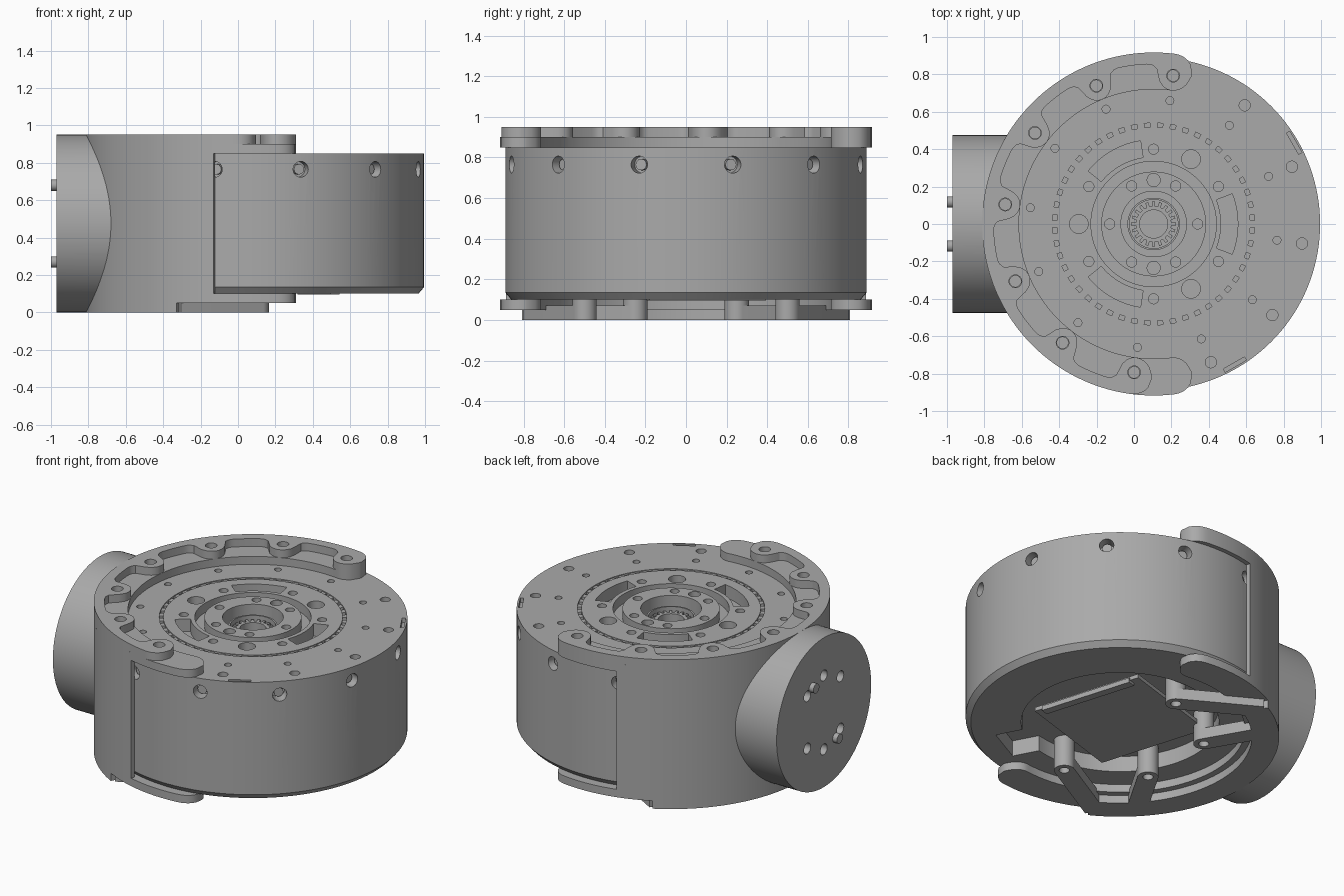
import bpy, bmesh, math
from math import sin, cos, radians, sqrt
from mathutils import Matrix, Vector

if bpy.data.objects.get("Cube"):
    bpy.data.objects.remove(bpy.data.objects["Cube"])

CX = 0.105          # motor axis
RIM = 0.917         # bracket outer radius
MID, CAP = 0.818, 0.098   # bracket band centre line and rounded end radius

grey = bpy.data.materials.new("machined_grey")
grey.use_nodes = True
grey.diffuse_color = (0.4, 0.4, 0.4, 1)
grey.node_tree.nodes["Principled BSDF"].inputs["Base Color"].default_value = (0.4, 0.4, 0.4, 1)


def finish(name, bm):
    bmesh.ops.recalc_face_normals(bm, faces=bm.faces)
    me = bpy.data.meshes.new(name)
    bm.to_mesh(me)
    bm.free()
    ob = bpy.data.objects.new(name, me)
    bpy.context.collection.objects.link(ob)
    me.materials.append(grey)
    return ob


def polar(r, deg, z=0.0):
    return Vector((CX + r * cos(radians(deg)), r * sin(radians(deg)), z))


def rod(bm, a, b, r, seg=24):
    """Cylinder between two points."""
    a, b = Vector(a), Vector(b)
    d = b - a
    m = Matrix.Translation((a + b) / 2) @ d.to_track_quat('Z', 'Y').to_matrix().to_4x4()
    bmesh.ops.create_cone(bm, cap_ends=True, segments=seg, radius1=r, radius2=r,
                          depth=d.length, matrix=m)


def drill(bm, r, deg, z0, z1, rad):
    rod(bm, polar(r, deg, z0), polar(r, deg, z1), rad)


def block(bm, size, loc, deg):
    m = Matrix.Translation(loc) @ Matrix.Rotation(radians(deg), 4, 'Z') @ Matrix.Diagonal((*size, 1))
    bmesh.ops.create_cube(bm, size=1, matrix=m)


def prism(bm, pts, z0, z1):
    f = bm.faces.new([bm.verts.new((x, y, z0)) for x, y in pts])
    ext = bmesh.ops.extrude_face_region(bm, geom=[f])
    for v in ext["geom"]:
        if isinstance(v, bmesh.types.BMVert):
            v.co.z = z1


def band(bm, a0, a1, z0, z1, inner, outer=lambda t: RIM, caps=False):
    """Arc-shaped plate; ends are rounded when caps is set."""
    pad = math.degrees(CAP / MID) if caps else 0
    n = int((a1 - a0 + 2 * pad) / 1.2)
    lo, hi = [], []
    for i in range(n + 1):
        t = a0 - pad + (a1 - a0 + 2 * pad) * i / n
        over = radians(max(a0 - t, t - a1, 0)) * MID
        r0, r1 = inner(t), outer(t)
        if caps and over > 1e-6:
            h = max(sqrt(max(CAP ** 2 - over ** 2, 0)), 0.008)
            r0, r1 = MID - h, MID + h
        lo.append(polar(r0, t)[:2])
        hi.append(polar(r1, t)[:2])
    prism(bm, hi + lo[::-1], z0, z1)


def cut(ob, bm):
    """Subtract the tool mesh and keep the evaluated result."""
    tool = finish("cutter", bm)
    tool.hide_render = True
    mod = ob.modifiers.new("holes", 'BOOLEAN')
    mod.operation, mod.object, mod.solver = 'DIFFERENCE', tool, 'EXACT'
    dg = bpy.context.evaluated_depsgraph_get()
    ob.data = bpy.data.meshes.new_from_object(ob.evaluated_get(dg))
    ob.modifiers.clear()
    bpy.data.objects.remove(tool)


# Motor body: turned profile with chamfer, output groove, hub and bottom recess
profile = [(0, .20), (.57, .20), (.57, .10), (.86, .10), (.89, .135), (.89, .85), (.54, .85),
           (.54, .82), (.517, .82), (.517, .85), (.335, .85), (.335, .79), (.28, .79),
           (.28, .85), (.175, .85), (.175, .72), (0, .72)]
bm = bmesh.new()
vs = [bm.verts.new((CX + r, 0, z)) for r, z in profile]
es = [bm.edges.new(p) for p in zip(vs, vs[1:])]
bmesh.ops.spin(bm, geom=vs + es, cent=(CX, 0, 0), axis=(0, 0, 1), angle=2 * math.pi,
               steps=144, use_merge=True)
bmesh.ops.remove_doubles(bm, verts=bm.verts, dist=1e-5)
motor = finish("motor_housing", bm)

# Motor holes, slots, notches and connector opening
bm = bmesh.new()
TOP = 0.9
for k in range(12):
    a = 22.5 + 30 * k
    drill(bm, .665, a, .80, TOP, .021)
    drill(bm, .80, a, .78, TOP, .03)
    s = 15 + 30 * k
    rod(bm, polar(.82, s, .765), polar(.95, s, .765), .042)
for k in range(6):
    drill(bm, .40, 30 + 60 * k, .78, TOP, .027)
    drill(bm, .235, 60 * k, .80, TOP, .027)
for a in (90, 270):
    drill(bm, .235, a, .76, TOP, .035)
for k in range(3):
    drill(bm, .40, 60 + 120 * k, .76, TOP, .05)
    band(bm, 120 * k - 21, 120 * k + 21, .77, TOP, lambda t: .36, lambda t: .45)
for a in (30, 300):
    block(bm, (.02, .13, .06), polar(.868, a, .85), a)
block(bm, (.20, .26, .16), polar(.62, -62, .12), -62)
cut(motor, bm)

# Screws sunk in the side holes
bm = bmesh.new()
for k in range(12):
    s = 15 + 30 * k
    rod(bm, polar(.81, s, .765), polar(.855, s, .765), .028, 12)
finish("side_screws", bm)

# Ticks in the output groove
bm = bmesh.new()
for k in range(48):
    block(bm, (.024, .04, .025), polar(.5285, 7.5 * k, .832), 7.5 * k)
finish("seal_ticks", bm)

# Splined sun gear in the bore
bm = bmesh.new()
band(bm, 0, 359.9, .71, .78, lambda t: .075, lambda t: .095)
for k in range(20):
    block(bm, (.03, .016, .07), polar(.105, 18 * k, .745), 18 * k)
finish("sun_gear", bm)
bm = bmesh.new()
band(bm, 0, 359.9, .71, .80, lambda t: .13, lambda t: .14)
finish("gear_ring", bm)

# Bracket top: low C plate plus scalloped raised rim with bosses
BOSSES = [82.5 + 30 * k for k in range(7)]


def scallop(t):
    d = radians(min(abs(t - b) for b in BOSSES)) * .80
    if d < .08:
        return .80 - sqrt(.08 ** 2 - d ** 2)
    return .80 + min(.055, sqrt(max(.055 ** 2 - max(.135 - d, 0) ** 2, 0)))


def boss_holes():
    tool = bmesh.new()
    for b in BOSSES:
        drill(tool, .80, b, .82, 1.0, .034)
    return tool


for name, end, z0, z1, fn in (("bracket_top_plate", 277.5, .85, .90, lambda t: .72),
                              ("bracket_top_rim", 262.5, .90, .95, scallop)):
    bm = bmesh.new()
    band(bm, 82.5, end, z0, z1, fn, caps=True)
    cut(finish(name, bm), boss_holes())

# Bracket side wall
bm = bmesh.new()
band(bm, 104.9, 255.1, .10, .85, lambda t: .891)
finish("bracket_wall", bm)

# Bracket bottom: C plate and lower rim
bm = bmesh.new()
band(bm, 82.5, 277.5, .05, .10, lambda t: .72, caps=True)
finish("bracket_bottom_plate", bm)
bm = bmesh.new()
band(bm, 118.3, 241.7, 0, .05, lambda t: .76)
finish("bracket_bottom_rim", bm)

# Four arms reaching in from the rim to round standoffs
for side, tag in ((1, "left"), (-1, "right")):
    for part, tip, root in (("outer", (0, .5), (-.44, .75)), ("inner", (-.42, .25), (-.60, .56))):
        p = Vector((CX + tip[0], side * tip[1], 0))
        q = Vector((CX + root[0], side * root[1], 0))
        ang = math.atan2(q.y - p.y, q.x - p.x)
        pts = [(p.x + .06 * cos(ang + radians(t)), p.y + .06 * sin(ang + radians(t)))
               for t in range(90, 271, 10)]
        pts += [(q.x + .06 * cos(ang + s), q.y + .06 * sin(ang + s)) for s in (-math.pi / 2, math.pi / 2)]
        bm = bmesh.new()
        prism(bm, pts, 0, .07)
        arm = finish(f"{part}_arm_{tag}", bm)
        tool = bmesh.new()
        rod(tool, (p.x, p.y, -.1), (p.x, p.y, .05), .03)
        cut(arm, tool)
        bm = bmesh.new()
        rod(bm, (p.x, p.y, .07), (p.x, p.y, .2), .06)
        finish(f"{part}_standoff_{tag}", bm)

# Circuit board under the motor, with an edge connector strip
bm = bmesh.new()
block(bm, (.71, .71, .025), (CX, 0, .125), 17)
block(bm, (.05, .60, .03), Vector((CX, 0, .11)) + Vector((.34 * cos(radians(17)), .34 * sin(radians(17)), 0)), 17)
board = finish("circuit_board", bm)

# Side coupling drum with end holes and dowel pins
MIDZ = 0.475
bm = bmesh.new()
rod(bm, (-.97, 0, MIDZ), (-.3, 0, MIDZ), .475, 128)
drum = finish("coupling_drum", bm)
tool = bmesh.new()
rod(tool, (CX, 0, -.1), (CX, 0, 1.1), .893, 144)
for a in (45, 90, 135, 225, 270, 315):
    y, z = .235 * cos(radians(a)), MIDZ + .235 * sin(radians(a))
    rod(tool, (-1.1, y, z), (-.89, y, z), .034)
cut(drum, tool)
bm = bmesh.new()
for s in (1, -1):
    rod(bm, (-1.0, s * .118, MIDZ + s * .205), (-.95, s * .118, MIDZ + s * .205), .03)
finish("dowel_pins", bm)

# Smooth curved walls, keep edges sharp
bpy.ops.object.select_all(action='DESELECT')
for ob in bpy.context.collection.objects:
    if ob.type == 'MESH':
        ob.select_set(True)
        bpy.context.view_layer.objects.active = ob
bpy.ops.object.shade_smooth_by_angle(angle=radians(30))
